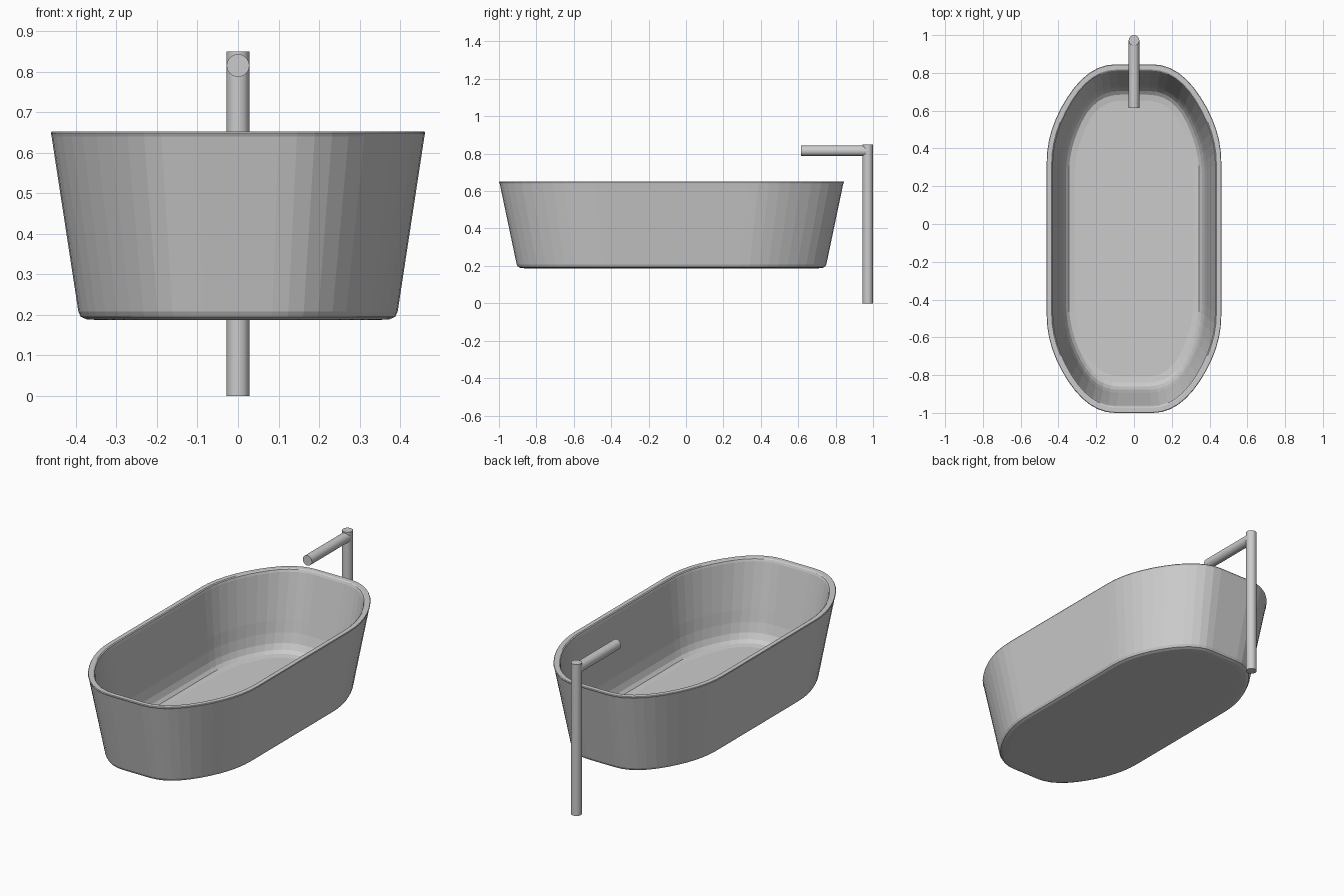
import bpy, bmesh, math
from mathutils import Vector

if "Cube" in bpy.data.objects:
    bpy.data.objects.remove(bpy.data.objects["Cube"])

CY = -0.0775          # tub centre along y
HX, HY = 0.462, 0.9225  # rim half sizes


def bezier(a, b, c, n):
    return [((1-t)**2*a[0] + 2*t*(1-t)*b[0] + t*t*c[0],
             (1-t)**2*a[1] + 2*t*(1-t)*b[1] + t*t*c[1]) for t in [i/n for i in range(n + 1)]]


def outline(full):
    """Closed tub outline: a soft double-curved corner mirrored to four quadrants."""
    a, b = (HX, 0.58), (full, HY)
    mid = ((a[0] + b[0])/2, (a[1] + b[1])/2)
    quad = bezier((HX, 0.41), a, mid, 6) + bezier(mid, b, (0.10, HY), 6)[1:]
    half = quad + [(-x, y) for x, y in reversed(quad)]
    return half + [(-x, -y) for x, y in half]


# Tub section: half width, half length, height, corner fullness, from base to inner floor
section = [
    (0.345, 0.785, 0.187, 0.24), (0.374, 0.808, 0.189, 0.24), (0.388, 0.821, 0.195, 0.24),
    (0.394, 0.828, 0.208, 0.24), (0.460, 0.9185, 0.640, 0.24), (0.462, 0.9225, 0.648, 0.24),
    (0.460, 0.9195, 0.652, 0.24), (0.436, 0.8950, 0.652, 0.245), (0.431, 0.8890, 0.648, 0.245),
    (0.428, 0.8840, 0.636, 0.245), (0.392, 0.8300, 0.390, 0.255), (0.384, 0.8160, 0.325, 0.26),
    (0.373, 0.8000, 0.272, 0.265), (0.360, 0.7820, 0.242, 0.27), (0.345, 0.7620, 0.227, 0.275),
    (0.315, 0.7300, 0.222, 0.28),
]
bm = bmesh.new()
rings = [[bm.verts.new((x*hx/HX, CY + y*hy/HY, z)) for x, y in outline(full)]
         for hx, hy, z, full in section]
n = len(rings[0])
for a, b in zip(rings, rings[1:]):
    for i in range(n):
        j = (i + 1) % n
        bm.faces.new((a[i], a[j], b[j], b[i]))
bm.faces.new(list(reversed(rings[0])))
bm.faces.new(rings[-1])
bmesh.ops.recalc_face_normals(bm, faces=bm.faces)
mesh = bpy.data.meshes.new("bathtub")
bm.to_mesh(mesh)
bm.free()
tub = bpy.data.objects.new("bathtub", mesh)
bpy.context.collection.objects.link(tub)


# Tap: floor-standing pipe and horizontal spout
def pipe(name, start, end, radius=0.028):
    a, b = Vector(start), Vector(end)
    bpy.ops.mesh.primitive_cylinder_add(vertices=32, radius=radius, depth=(b - a).length,
                                        location=(a + b)/2)
    obj = bpy.context.object
    obj.name = name
    obj.rotation_euler = (b - a).to_track_quat('Z', 'Y').to_euler()


pipe("tap_post", (0, 0.972, 0), (0, 0.972, 0.85))
pipe("tap_spout", (0, 0.615, 0.815), (0, 0.972, 0.815))
